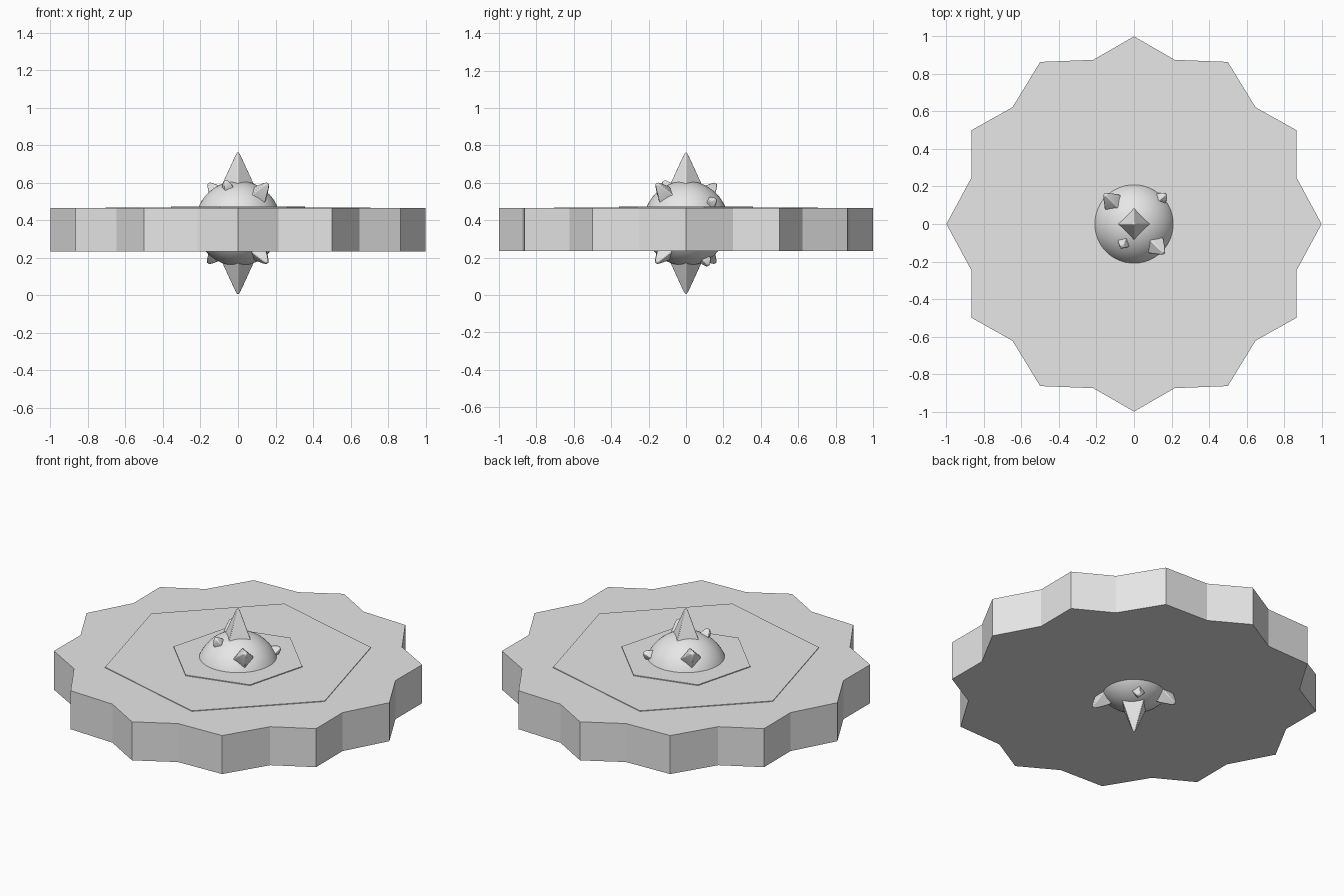
import bpy, bmesh
from math import cos, sin, radians
from mathutils import Vector, Matrix

cube = bpy.data.objects.get("Cube")
if cube:
    bpy.data.objects.remove(cube)

GREY = bpy.data.materials.new("plain grey")
GREY.use_nodes = True
GREY.diffuse_color = (0.8, 0.8, 0.8, 1)
GREY.node_tree.nodes["Principled BSDF"].inputs["Base Color"].default_value = (0.8, 0.8, 0.8, 1)

CENTRE = Vector((0, 0, 0.383))


def finish(name, bm):
    bmesh.ops.recalc_face_normals(bm, faces=bm.faces[:])
    mesh = bpy.data.meshes.new(name)
    bm.to_mesh(mesh)
    bm.free()
    mesh.materials.append(GREY)
    obj = bpy.data.objects.new(name, mesh)
    bpy.context.collection.objects.link(obj)
    return obj


def smooth(obj, angle):
    bpy.ops.object.select_all(action="DESELECT")
    obj.select_set(True)
    bpy.context.view_layer.objects.active = obj
    bpy.ops.object.shade_smooth_by_angle(angle=radians(angle))


def prism(name, outline, bottom, top):
    bm = bmesh.new()
    face = bm.faces.new([bm.verts.new((x, y, bottom)) for x, y in outline])
    new = bmesh.ops.extrude_face_region(bm, geom=[face], use_keep_orig=True)["geom"]
    bmesh.ops.translate(bm, vec=(0, 0, top - bottom),
                        verts=[v for v in new if isinstance(v, bmesh.types.BMVert)])
    return finish(name, bm)


def hexagon(radius, turn):
    angles = [radians(turn + 60 * i) for i in range(6)]
    return [(radius * cos(a), radius * sin(a)) for a in angles]


def spike(name, direction, rings, bevel):
    """Four-sided spike; rings are (distance from ball centre, corner radius)."""
    bm = bmesh.new()
    loops = []
    for dist, r in rings:
        loops.append([bm.verts.new(p) for p in
                      ((r, 0, dist), (0, r, dist), (-r, 0, dist), (0, -r, dist))])
    for low, high in zip(loops, loops[1:]):
        for i in range(4):
            j = (i + 1) % 4
            bm.faces.new((low[i], low[j], high[j], high[i]))
    bm.faces.new(loops[0])
    bm.faces.new(loops[-1])
    turn = Vector(direction).to_track_quat("Z", "Y").to_matrix().to_4x4()
    bmesh.ops.transform(bm, matrix=Matrix.Translation(CENTRE) @ turn, verts=bm.verts[:])
    obj = finish(name, bm)
    mod = obj.modifiers.new("soft edges", "BEVEL")
    mod.width = bevel
    mod.segments = 2
    smooth(obj, 50)


# Twelve-pointed disc, one quarter of the outline turned four ways by mirroring
quarter = [(1, 0), (0.865, 0.25), (0.866, 0.5), (0.648, 0.622),
           (0.5, 0.864), (0.217, 0.875), (0, 1)]
half = quarter + [(-x, y) for x, y in quarter[-2::-1]]
prism("star_disc", half + [(x, -y) for x, y in half[-2:0:-1]], 0.234, 0.464)

# Thin stepped plates on top
prism("outer_plate", hexagon(0.73, -15), 0.46, 0.468)
prism("inner_plate", hexagon(0.37, 15), 0.46, 0.473)

# Ball through the middle
bm = bmesh.new()
bmesh.ops.create_icosphere(bm, subdivisions=4, radius=0.228,
                           matrix=Matrix.Translation(CENTRE))
smooth(finish("ball", bm), 60)

# Spikes, each repeated on the opposite side of the ball
MAIN = [(0.17, 0.105), (0.21, 0.085), (0.36, 0.016), (0.378, 0.005)]
LARGE = [(0.18, 0.066), (0.235, 0.053), (0.285, 0.026), (0.306, 0.012)]
SMALL = [(0.19, 0.04), (0.235, 0.033), (0.258, 0.018), (0.264, 0.01)]
layout = [("main_spike", (0, 0, 1), MAIN, 0.006),
          ("front_left_spike", (0.16, -0.157, 0.213), LARGE, 0.005),
          ("back_right_spike", (-0.157, 0.16, 0.213), LARGE, 0.005),
          ("back_left_stud", (0.165, 0.155, 0.125), SMALL, 0.004),
          ("front_right_stud", (-0.06, -0.112, 0.21), SMALL, 0.004)]
for name, direction, rings, bevel in layout:
    spike("upper_" + name, direction, rings, bevel)
    spike("lower_opposite_" + name, -Vector(direction), rings, bevel)
